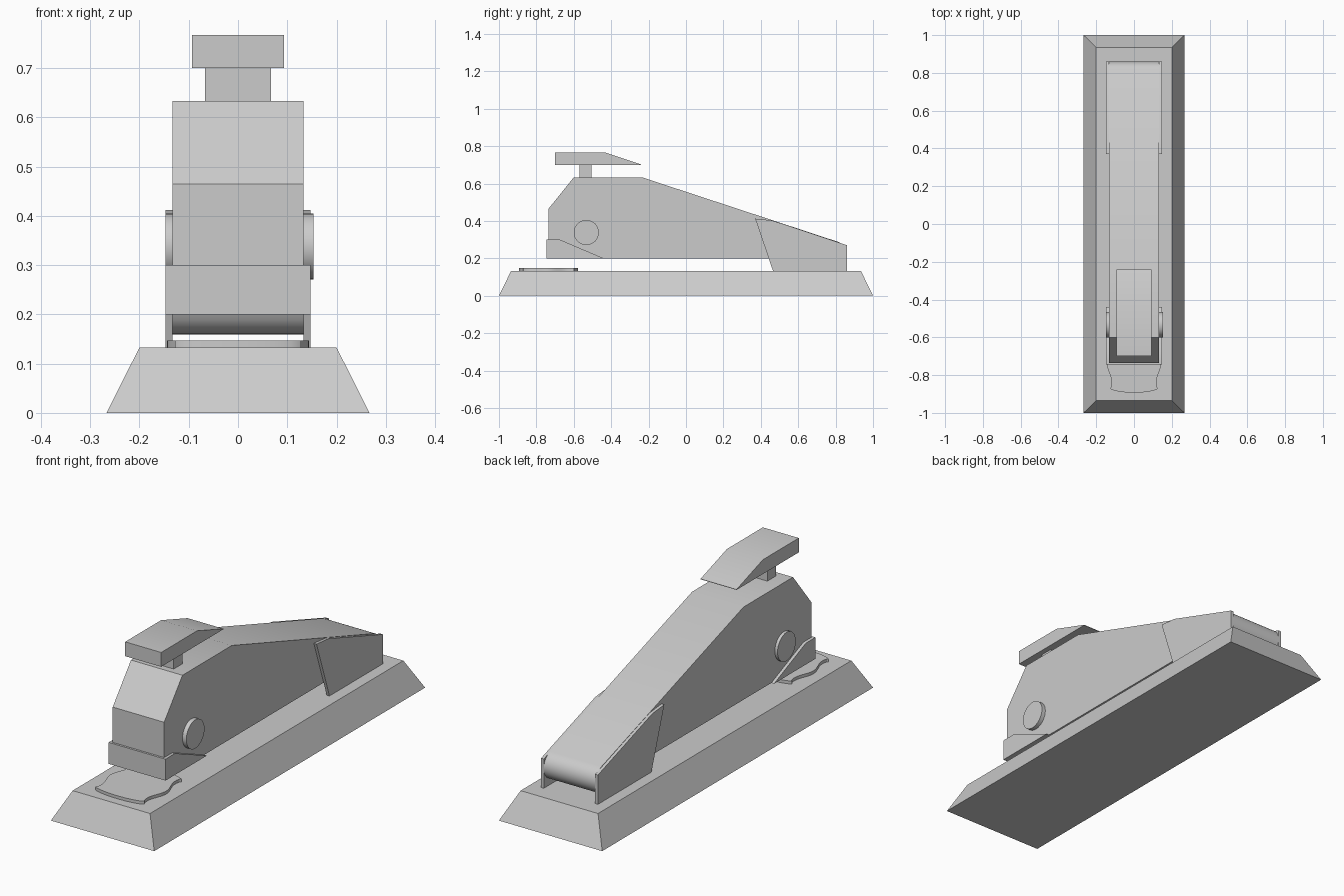
import bpy, bmesh, math

cube = bpy.data.objects.get("Cube")
if cube:
    bpy.data.objects.remove(cube, do_unlink=True)

grey = bpy.data.materials.new("plain grey")
grey.use_nodes = True
GREY = (0.6, 0.6, 0.6, 1)
grey.diffuse_color = GREY
grey.node_tree.nodes["Principled BSDF"].inputs["Base Color"].default_value = GREY


def prism(name, outline, low, high, axis="x"):
    """Extrude a (y, z) outline along x, or an (x, y) outline along z."""
    bm = bmesh.new()

    def place(p, d):
        return (d, *p) if axis == "x" else (*p, d)

    face = bm.faces.new([bm.verts.new(place(p, low)) for p in outline])
    ext = bmesh.ops.extrude_face_region(bm, geom=[face])
    moved = [v for v in ext["geom"] if isinstance(v, bmesh.types.BMVert)]
    shift = (high - low, 0, 0) if axis == "x" else (0, 0, high - low)
    bmesh.ops.translate(bm, verts=moved, vec=shift)
    return finish(name, bm)


def finish(name, bm):
    bmesh.ops.recalc_face_normals(bm, faces=bm.faces)
    mesh = bpy.data.meshes.new(name)
    bm.to_mesh(mesh)
    bm.free()
    mesh.materials.append(grey)
    ob = bpy.data.objects.new(name, mesh)
    bpy.context.collection.objects.link(ob)
    bpy.ops.object.select_all(action="DESELECT")
    ob.select_set(True)
    bpy.context.view_layer.objects.active = ob
    bpy.ops.object.shade_smooth_by_angle(angle=math.radians(30))
    return ob


def arc(cx, cy, r, start, end, steps):
    angles = [math.radians(start + (end - start) * i / steps) for i in range(steps + 1)]
    return [(cx + r * math.cos(a), cy + r * math.sin(a)) for a in angles]


# Base: tapered block
bm = bmesh.new()
bmesh.ops.create_cube(bm, size=1)
for v in bm.verts:
    top = v.co.z > 0
    v.co.x *= 0.4 if top else 0.534
    v.co.y *= 1.87 if top else 2
    v.co.z = 0.133 if top else 0
finish("base", bm)

# Body: sloping arm with a rounded hinge end
body = [(-0.735, 0.2), (-0.735, 0.465), (-0.6, 0.633), (-0.235, 0.633)]
body += arc(0.794, 0.225, 0.066, 71.7, -158, 20)
prism("body", body, -0.133, 0.133)

# Hinge cheeks on both sides
cheek = [(0.465, 0.133), (0.37, 0.412), (0.46, 0.403), (0.86, 0.27), (0.86, 0.133)]
for name, side in (("left_hinge_cheek", 1), ("right_hinge_cheek", -1)):
    prism(name, cheek, 0.133 * side, 0.147 * side)

# Nose guard wrapped round the front of the body
prism("nose_guard", [(-0.745, 0.2), (-0.745, 0.3), (-0.675, 0.3), (-0.44, 0.2)], -0.147, 0.147)

# Pivot pin through the body
prism("pivot_pin", arc(-0.533, 0.338, 0.067, 0, 348.75, 31), -0.147, 0.153)

# Press handle on its post
post = [(-0.57, 0.63), (-0.57, 0.705), (-0.505, 0.705), (-0.505, 0.63)]
prism("handle_post", post, -0.067, 0.067)
prism("press_handle", [(-0.7, 0.7), (-0.7, 0.767), (-0.435, 0.767), (-0.24, 0.702), (-0.24, 0.7)],
      -0.093, 0.093)

# Anvil plate: bowed ends and wavy sides
half = [(0.134 - 0.013 * math.cos(t * math.pi * 2.5 - math.pi * 1.25) * -1
         - 0.003, -0.735 + 0.26 * (t - 0.5)) for t in [i / 24 for i in range(25)]]
end = [(0.13 * math.cos(a), -0.605 + 0.028 * math.sin(a))
       for a in [math.pi * i / 16 for i in range(1, 16)]]
anvil = half + end + [(-x, -1.47 - y) for x, y in half] + [(-x, -1.47 - y) for x, y in end]
prism("anvil_plate", anvil, 0.13, 0.147, axis="z")
